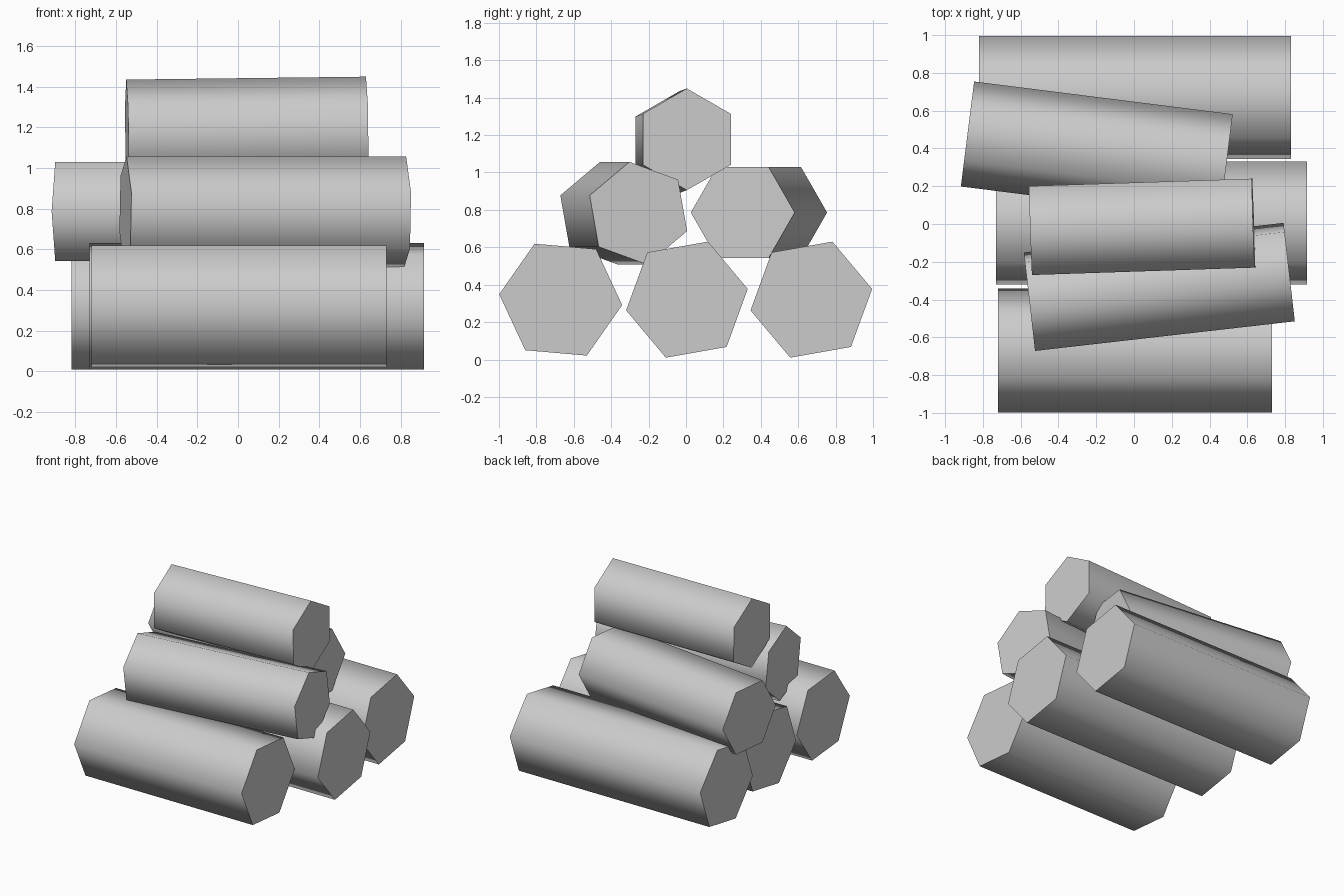
import bpy
import bmesh
from math import radians
from mathutils import Matrix

cube = bpy.data.objects.get("Cube")
if cube:
    bpy.data.objects.remove(cube, do_unlink=True)

# One plain grey for every log
GREY = (0.6, 0.6, 0.6, 1)
grey = bpy.data.materials.new("grey wood")
grey.use_nodes = True
grey.diffuse_color = GREY
grey.node_tree.nodes["Principled BSDF"].inputs["Base Color"].default_value = GREY


def add_log(name, centre, length, radius, roll, yaw=0, tilt=0):
    """Six-sided log lying along x, rolled on its axis, then tilted and turned."""
    bm = bmesh.new()
    bmesh.ops.create_cone(bm, cap_ends=True, segments=6, radius1=radius,
                          radius2=radius, depth=length,
                          matrix=Matrix.Rotation(radians(90), 4, "Y"))
    # Smooth bark, crisp sawn ends
    for face in bm.faces:
        face.smooth = len(face.verts) == 4
    for edge in bm.edges:
        edge.smooth = all(f.smooth for f in edge.link_faces)
    bm.transform(Matrix.Rotation(radians(roll), 4, "X"))
    mesh = bpy.data.meshes.new(name)
    bm.to_mesh(mesh)
    bm.free()
    mesh.materials.append(grey)
    log = bpy.data.objects.new(name, mesh)
    log.location = centre
    log.rotation_euler = (0, radians(-tilt), radians(yaw))
    bpy.context.collection.objects.link(log)


# Bottom row: three thick logs, parallel
add_log("bottom_log_front", (0.005, -0.67, 0.32), 1.45, 0.33, roll=-5)
add_log("bottom_log_middle", (0.093, 0.005, 0.32), 1.645, 0.33, roll=10)
add_log("bottom_log_back", (0.005, 0.67, 0.32), 1.65, 0.33, roll=10)

# Second row: two thinner logs, turned opposite ways
add_log("middle_log_front", (0.134, -0.333, 0.782), 1.384, 0.279, roll=40, yaw=6.5)
add_log("middle_log_back", (-0.197, 0.39, 0.786), 1.38, 0.28, roll=0, yaw=-7.2)

# Top log
add_log("top_log", (0.043, -0.015, 1.17), 1.18, 0.272, roll=30, yaw=1.9, tilt=0.7)
